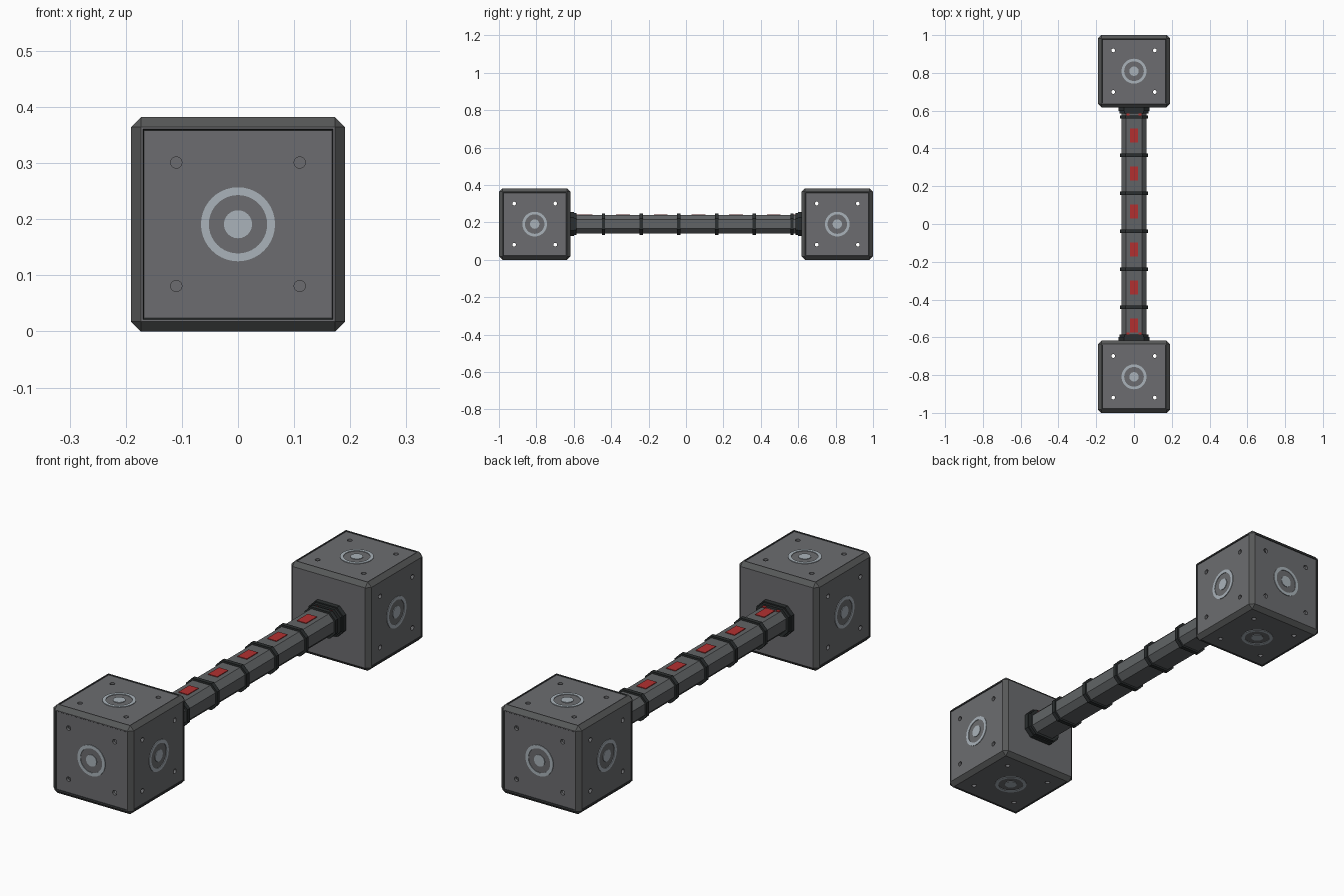
import bpy, bmesh
from mathutils import Matrix, Vector

if "Cube" in bpy.data.objects:
    bpy.data.objects.remove(bpy.data.objects["Cube"])


def material(name, r, g, b):
    m = bpy.data.materials.new(name)
    m.use_nodes = True
    m.diffuse_color = (r, g, b, 1)
    m.node_tree.nodes["Principled BSDF"].inputs["Base Color"].default_value = (r, g, b, 1)
    return m


PANEL = material("panel grey", 0.15, 0.152, 0.16)
FRAME = material("frame grey", 0.095, 0.098, 0.098)
DARK = material("dark rubber", 0.024, 0.028, 0.029)
BAR = material("handle grey", 0.12, 0.127, 0.132)
LIGHT = material("pale steel", 0.40, 0.45, 0.49)
RED = material("red", 0.45, 0.03, 0.03)

HALF = 0.191      # half size of an end block
MID_Z = HALF      # height of the handle axis
BLOCK_Y = 1 - HALF
AXES = [Vector(v) for v in ((1, 0, 0), (-1, 0, 0), (0, 1, 0),
                            (0, -1, 0), (0, 0, 1), (0, 0, -1))]


def finish(name, bm, *mats):
    bmesh.ops.recalc_face_normals(bm, faces=bm.faces)
    mesh = bpy.data.meshes.new(name)
    bm.to_mesh(mesh)
    bm.free()
    for m in mats:
        mesh.materials.append(m)
    ob = bpy.data.objects.new(name, mesh)
    bpy.context.collection.objects.link(ob)
    return ob


def facing(direction):
    """Matrix turning local z to the direction."""
    return direction.to_track_quat('Z', 'Y').to_matrix().to_4x4()


def cut(ob, cutter):
    mod = ob.modifiers.new("cut", 'BOOLEAN')
    mod.operation, mod.solver, mod.object = 'DIFFERENCE', 'EXACT', cutter
    bpy.context.view_layer.objects.active = ob
    bpy.ops.object.modifier_apply(modifier=mod.name)
    bpy.data.objects.remove(cutter)


def lathe(bm, r0, r1, z0, z1, matrix):
    """Flat ring, or a disc where r0 is zero."""
    vs = [bm.verts.new(p) for p in ((r0, 0, z0), (r1, 0, z0), (r1, 0, z1), (r0, 0, z1))]
    n = 1 if r0 == 0 else 0
    edges = [bm.edges.new((vs[i], vs[(i + 1) % 4])) for i in range(4 - n)]
    out = bmesh.ops.spin(bm, geom=vs + edges, axis=(0, 0, 1), cent=(0, 0, 0),
                         angle=6.2831853, steps=40, use_merge=True)
    new = list({v for v in bm.verts if not v.tag})
    bmesh.ops.transform(bm, matrix=matrix, verts=new)
    for v in new:
        v.tag = True


def end_block(name, side):
    centre = Vector((0, side * BLOCK_Y, MID_Z))
    outer = [a for a in AXES if a.y != -side]

    # chamfered cube with a grooved panel on every outer face
    bm = bmesh.new()
    bmesh.ops.create_cube(bm, size=2 * HALF)
    bmesh.ops.bevel(bm, geom=bm.edges[:], offset=0.018, segments=1, affect='EDGES')
    bm.normal_update()
    big = [f for f in bm.faces if max(abs(c) for c in f.normal) > 0.99]
    for f in bm.faces:
        f.material_index = 0 if f in big else 1
    panels = [f for f in big if f.normal.y * side > -0.5]
    bmesh.ops.inset_individual(bm, faces=panels, thickness=0.005)
    groove = bmesh.ops.inset_individual(bm, faces=panels, thickness=0.003, depth=-0.003)
    for f in groove["faces"]:
        f.material_index = 2
    block = finish(name, bm, PANEL, FRAME, DARK)

    # hollow interior, then four bolt holes in each panel
    bm = bmesh.new()
    bmesh.ops.create_cube(bm, size=0.35)
    cut(block, finish("hollow_cutter", bm, PANEL))
    bm = bmesh.new()
    for a in outer:
        for u in (-0.11, 0.11):
            for v in (-0.11, 0.11):
                bmesh.ops.create_cone(
                    bm, cap_ends=True, segments=20, radius1=0.01, radius2=0.01, depth=0.06,
                    matrix=facing(a) @ Matrix.Translation((u, v, 0.185)))
    cut(block, finish("hole_cutter", bm, PANEL))
    block.location = centre

    # pale ring and disc on each panel
    bm = bmesh.new()
    for a in outer:
        for r0, r1 in ((0.052, 0.066), (0, 0.025)):
            lathe(bm, r0, r1, HALF - 0.006, HALF - 0.0005, facing(a))
    bmesh.ops.remove_doubles(bm, verts=bm.verts, dist=0.0001)
    finish(name + "_rings", bm, LIGHT).location = centre


def octagon_prism(name, hw, hh, c, y0, y1, mat):
    """Octagonal bar along y."""
    bm = bmesh.new()
    pts = [(hw, hh - c), (hw - c, hh), (c - hw, hh), (-hw, hh - c),
           (-hw, c - hh), (c - hw, -hh), (hw - c, -hh), (hw, c - hh)]
    face = bm.faces.new([bm.verts.new((x, y0, MID_Z + z)) for x, z in pts])
    ext = bmesh.ops.extrude_face_region(bm, geom=[face])["geom"]
    bmesh.ops.translate(bm, vec=(0, y1 - y0, 0),
                        verts=[g for g in ext if isinstance(g, bmesh.types.BMVert)])
    if not face.is_valid or len(bm.faces) < 10:
        bm.faces.new([v for v in bm.verts if abs(v.co.y - y0) < 1e-6])
    return finish(name, bm, mat)


def plate(name, x, y, sx, sy, mat):
    bm = bmesh.new()
    bmesh.ops.create_cube(bm, size=1, matrix=Matrix.Translation((x, y, MID_Z + 0.049))
                          @ Matrix.Diagonal((sx, sy, 0.006, 1)))
    finish(name, bm, mat)


# end blocks and their collars
for label, side in (("front", -1), ("back", 1)):
    end_block(label + "_block", side)
    octagon_prism(label + "_collar", 0.082, 0.064, 0.03, side * 0.598, side * 0.62, DARK)
    octagon_prism(label + "_collar_step", 0.077, 0.059, 0.028, side * 0.586, side * 0.6, DARK)
    for x in (-0.033, 0.033):
        plate(label + "_collar_mark", x, side * 0.58, 0.016, 0.012, RED)

# handle with grip bands and red inlays
octagon_prism("handle", 0.067, 0.049, 0.025, -0.62, 0.62, BAR)
for i in range(6):
    y = -0.441 + 0.2015 * i
    octagon_prism("grip_band", 0.074, 0.057, 0.028, y - 0.009, y + 0.009, DARK)
    plate("red_inlay", 0, y - 0.097, 0.044, 0.074, RED)
